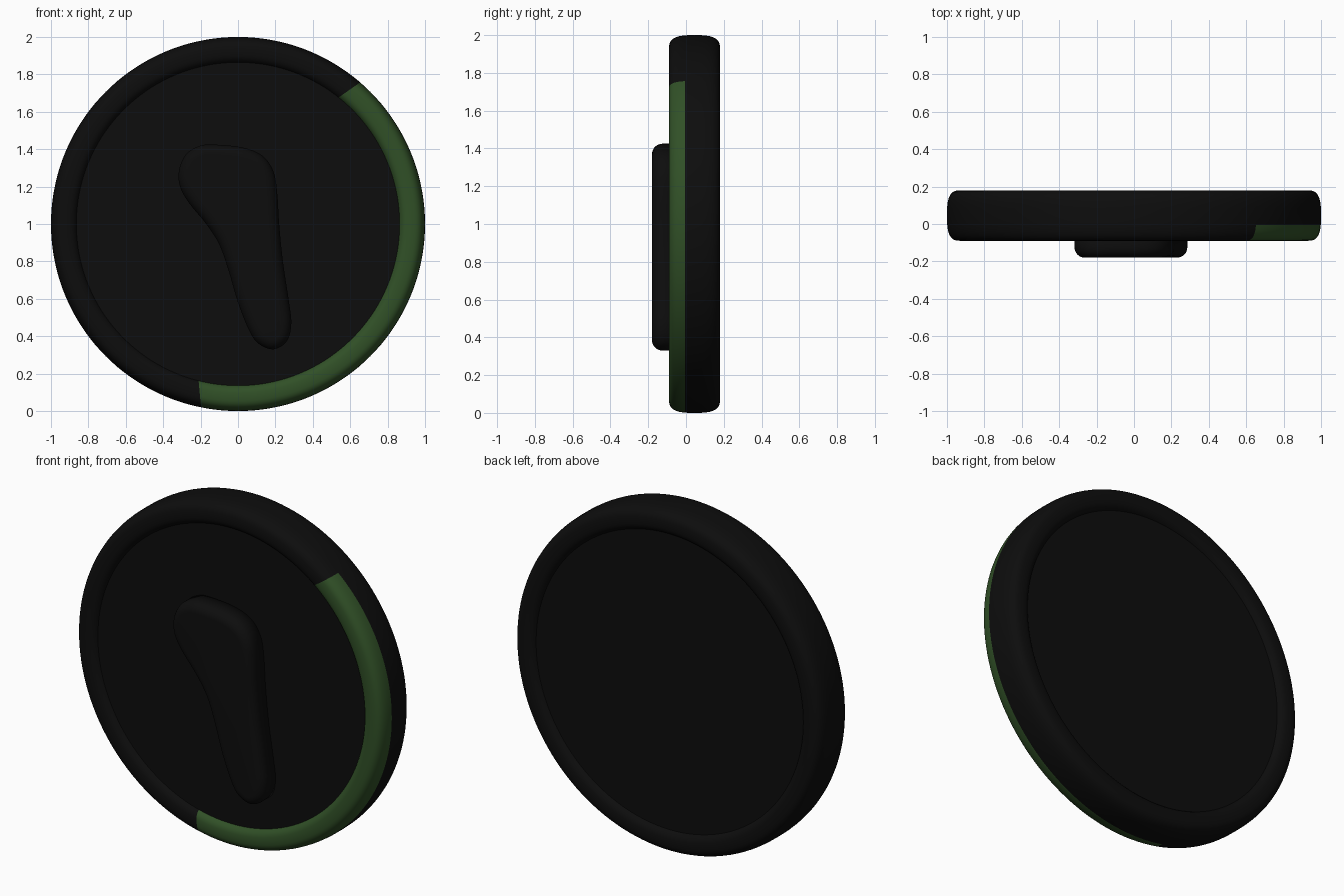
import bpy, bmesh, math
from mathutils import Vector

if "Cube" in bpy.data.objects:
    bpy.data.objects.remove(bpy.data.objects["Cube"])


def material(name, rgb):
    m = bpy.data.materials.new(name)
    m.diffuse_color = (*rgb, 1)
    m.use_nodes = True
    m.node_tree.nodes["Principled BSDF"].inputs["Base Color"].default_value = m.diffuse_color
    return m


black = material("matte black", (0.004, 0.004, 0.004))
green = material("dark green", (0.03, 0.08, 0.02))


def finish(name, bm, mats, smooth=True):
    bmesh.ops.recalc_face_normals(bm, faces=bm.faces[:])
    for f in bm.faces:
        f.smooth = smooth
    me = bpy.data.meshes.new(name)
    bm.to_mesh(me)
    bm.free()
    for m in mats:
        me.materials.append(m)
    ob = bpy.data.objects.new(name, me)
    bpy.context.collection.objects.link(ob)
    return ob


def skin(bm, rings, close=False):
    # quads between successive closed rings of vertices
    pairs = list(zip(rings, rings[1:])) + ([(rings[-1], rings[0])] if close else [])
    for a, b in pairs:
        n = len(a)
        for i in range(n):
            j = (i + 1) % n
            bm.faces.new((a[i], a[j], b[j], b[i]))


# rim: rounded cross-section swept around the y axis
bm = bmesh.new()
rings = []
SEG, PROF = 144, 40


def power(v):
    return math.copysign(abs(v) ** (2 / 3), v)


for s in range(SEG):
    a = 2 * math.pi * s / SEG
    ring = []
    for p in range(PROF):
        t = 2 * math.pi * p / PROF
        r = 0.925 + 0.075 * power(math.cos(t))
        y = 0.045 + 0.135 * power(math.sin(t))
        ring.append(bm.verts.new((r * math.cos(a), y, 1 + r * math.sin(a))))
    rings.append(ring)
skin(bm, rings, close=True)

# green arc on the rim: cut along its three borders, then colour inside them
borders = [
    (Vector((0, -0.005, 1)), Vector((0, -1, 0))),
    (Vector((0.6, 0, 1.72)), Vector((0.07, 0, -0.1))),
    (Vector((-0.205, 0, 0.1)), Vector((0.11, 0, 0.01))),
]
for co, no in borders:
    bmesh.ops.bisect_plane(bm, geom=bm.verts[:] + bm.edges[:] + bm.faces[:],
                           plane_co=co, plane_no=no, dist=1e-5)
for f in bm.faces:
    c = f.calc_center_median()
    if all((c - co).dot(no) > 0 for co, no in borders):
        f.material_index = 1
finish("rim", bm, [black, green])

# slightly recessed plate inside the rim
bm = bmesh.new()
rings = [[bm.verts.new((0.91 * math.cos(2 * math.pi * i / 96), y,
                        1 + 0.91 * math.sin(2 * math.pi * i / 96))) for i in range(96)]
         for y in (-0.06, 0.15)]
skin(bm, rings)
bm.faces.new(rings[0])
bm.faces.new(rings[1])
finish("plate", bm, [black], smooth=False)

# raised club-shaped pad: smooth closed outline with a rounded front edge
outline = [Vector(p) for p in [
    (-0.15, 1.425), (0.02, 1.41), (0.13, 1.365), (0.19, 1.28), (0.21, 1.16),
    (0.22, 1.0), (0.24, 0.8), (0.27, 0.6), (0.285, 0.47), (0.262, 0.375),
    (0.19, 0.33), (0.11, 0.36), (0.06, 0.43), (0.0, 0.58), (-0.05, 0.75),
    (-0.1, 0.89), (-0.17, 1.0), (-0.26, 1.11), (-0.31, 1.2), (-0.315, 1.29),
    (-0.28, 1.37), (-0.22, 1.412)]]
pts = []
n = len(outline)
for i in range(n):
    p0, p1, p2, p3 = (outline[(i + k) % n] for k in (-1, 0, 1, 2))
    for k in range(5):
        t = k / 5
        pts.append(0.5 * (2 * p1 + (p2 - p0) * t + (2 * p0 - 5 * p1 + 4 * p2 - p3) * t ** 2
                          + (3 * p1 - p0 - 3 * p2 + p3) * t ** 3))
inward = []
for i in range(len(pts)):
    d = (pts[(i + 1) % len(pts)] - pts[i - 1]).normalized()
    inward.append(Vector((d.y, -d.x)))
R = 0.055
levels = [(0, -0.04)]
for k in range(9):
    a = math.pi / 2 * k / 8
    levels.append((R * (1 - math.cos(a)), -0.18 + R * (1 - math.sin(a))))
bm = bmesh.new()
rings = []
for inset, y in levels:
    ring = []
    for p, d in zip(pts, inward):
        q = p + d * inset
        ring.append(bm.verts.new((q.x, y, q.y)))
    rings.append(ring)
skin(bm, rings)
bm.faces.new(rings[0])
bm.faces.new(rings[-1])
finish("raised_pad", bm, [black])
